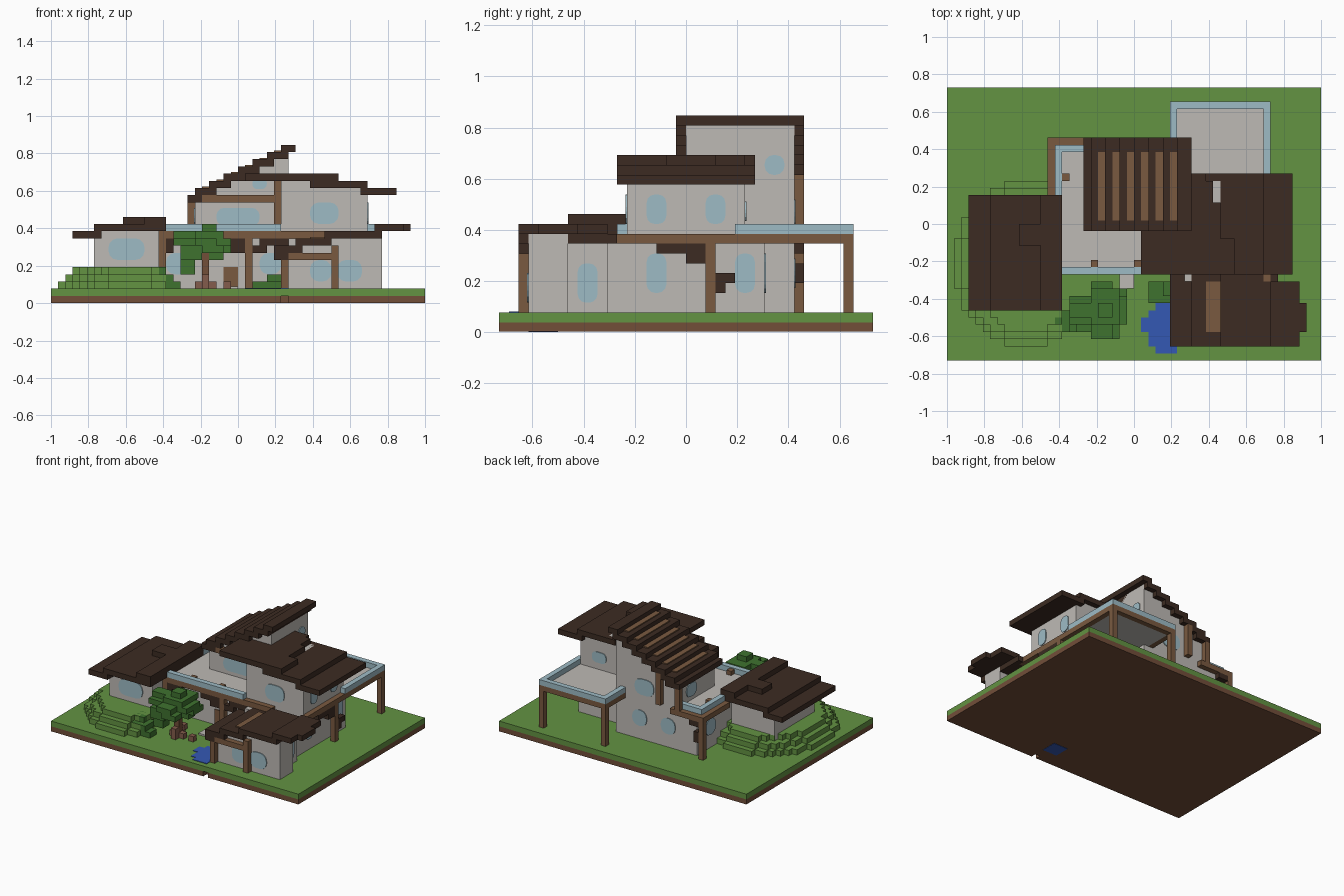
import bpy
import bmesh
import math
from mathutils import Matrix, Vector

if "Cube" in bpy.data.objects:
    bpy.data.objects.remove(bpy.data.objects["Cube"], do_unlink=True)

UNIT = 1 / 26  # size of one building block


def material(name, red, green, blue):
    """Flat colour given as display values, stored as linear ones."""
    colour = [((c / 255 + 0.055) / 1.055) ** 2.4 for c in (red, green, blue)] + [1]
    mat = bpy.data.materials.new(name)
    mat.use_nodes = True
    mat.diffuse_color = colour
    mat.node_tree.nodes["Principled BSDF"].inputs["Base Color"].default_value = colour
    return mat


dark_wood = material("dark roof wood", 60, 43, 34)
light_wood = material("light wood", 122, 90, 64)
plaster = material("plaster", 190, 186, 181)
glass = material("pale glass", 158, 187, 197)
grass = material("grass", 99, 147, 66)
leaf = material("dark leaf", 63, 114, 47)
pond_blue = material("pond blue", 52, 88, 180)
soil = material("soil", 114, 78, 57)
clay = material("clay", 132, 92, 76)


def finish(name, mat, bm):
    mesh = bpy.data.meshes.new(name)
    bm.to_mesh(mesh)
    bm.free()
    mesh.materials.append(mat)
    obj = bpy.data.objects.new(name, mesh)
    bpy.context.collection.objects.link(obj)
    return obj


def blocks(name, mat, *boxes):
    """One object from boxes given as x, y and z ranges in block units."""
    bm = bmesh.new()
    for x0, x1, y0, y1, z0, z1 in boxes:
        centre = Vector((x0 + x1, y0 + y1, z0 + z1)) * UNIT / 2
        size = Vector((x1 - x0, y1 - y0, z1 - z0)) * UNIT
        bmesh.ops.create_cube(bm, size=1, matrix=Matrix.LocRotScale(centre, None, size))
    return finish(name, mat, bm)


def window(name, facing, along, plane, z, width, height):
    """Thin rounded pane on a wall that faces front, back, left or right."""
    bm = bmesh.new()
    radius = 0.42 * min(width, height)
    outward = 0.15 if facing in ("back", "right") else -0.15
    ring = []
    for corner, (sx, sz) in enumerate(((1, 1), (-1, 1), (-1, -1), (1, -1))):
        for step in range(4):
            angle = math.radians(90 * corner + 30 * step)
            u = along + sx * (width / 2 - radius) + radius * math.cos(angle)
            v = z + sz * (height / 2 - radius) + radius * math.sin(angle)
            flat = (u, plane, v) if facing in ("front", "back") else (plane, u, v)
            ring.append(bm.verts.new(Vector(flat) * UNIT))
    face = bm.faces.new(ring)
    result = bmesh.ops.extrude_face_region(bm, geom=[face])
    push = Vector((0, outward, 0)) if facing in ("front", "back") else Vector((outward, 0, 0))
    moved = [g for g in result["geom"] if isinstance(g, bmesh.types.BMVert)]
    bmesh.ops.translate(bm, verts=moved, vec=push * UNIT)
    bmesh.ops.recalc_face_normals(bm, faces=bm.faces)
    finish(name, glass, bm)


# Ground slab with a small notch in its front edge
blocks("soil_slab", soil, (-26, 26, -18, 19, 0.05, 1),
       (-26, 6, -19, -18, 0.05, 1), (7, 26, -19, -18, 0.05, 1))
blocks("lawn", grass, (-26, 26, -19, 19, 1, 2))
blocks("pond", pond_blue, (3, 6, -18, -17, 1, 2.1), (2, 7, -17, -15, 1, 2.1),
       (1, 7, -15, -13, 1, 2.1), (2, 7, -13, -12, 1, 2.1), (3, 6, -12, -11, 1, 2.1),
       (4, 7, -16, -13, 0, 1))

# Terraced hill around the left house
hill = []
for level in range(3):
    reach_x, reach_y = 10 - level, 11.5 - level
    for y in range(-17, 6):
        t = (y + 6) / reach_y
        if abs(t) < 1:
            half = reach_x * math.sqrt(1 - t * t)
            hill.append((round(-15 - half), min(-10, round(-15 + half)),
                         y, y + 1, 2 + level, 3 + level))
blocks("terraced_hill", grass, *hill)
blocks("hill_shrubs", leaf, (-13, -8, -15, -13, 2, 3), (-12, -9, -15, -12, 3, 4),
       (-12, -10, -14, -12, 4, 5))
blocks("garden_bush", leaf, (2, 7, -11, -8, 2, 3), (4, 6, -10, -8, 3, 4))

# Tree
blocks("tree_crown", leaf, (-5, -3, -13, -11, 10, 11), (-6, -2, -14, -9, 9, 10),
       (-9, -5, -13, -11, 9, 10), (-9, -1, -14, -10, 8, 9), (-6, -3, -16, -8, 8, 9),
       (-8, -5, -15, -11, 6, 8), (-4, -1, -12, -9, 7, 8), (-5, -2, -16, -14, 7, 8),
       (-8, -6, -14, -12, 4, 6), (-4, -2, -12, -10, 6, 7))
blocks("tree_trunk", soil, (-5, -4, -12, -11, 2, 8))
blocks("tree_roots", clay, (-6, -3, -12, -11, 2, 3), (-5, -4, -13, -10, 2, 3),
       (-5, -4, -13, -12, 3, 4), (-2, -1, -12, -11, 2, 3), (-6, -5, -9, -8, 2, 3))

# Left house
blocks("left_house_walls", plaster, (-20, -11, -10, 2, 2, 10))
blocks("left_house_roof", dark_wood, (-23, -19, -12, 4, 9, 10), (-20, -10, -12, 4, 10, 11),
       (-13, -10, -12, 4, 11, 12), (-16, -13, -3, 0, 11, 12))

# Ground floor
blocks("ground_floor_walls", plaster, (-10, 7, -4, 11, 2, 9), (7, 17, -8, 8, 2, 9))
blocks("front_door", light_wood, (-2, 0, -4.2, -4, 2, 5))
blocks("door_step", plaster, (-2, 0, -9, -7, 2, 2.3))

# Left terrace deck and the deck on posts at the back
blocks("deck_floors", plaster, (-11, 8, -6, 11, 9, 10), (6, 18, -6, 16, 9, 10))
blocks("terrace_railing", glass, (-11, -10, 4, 11, 10, 11), (-10, -6, 10, 11, 10, 11),
       (-10, 6, -7, -6, 10, 11))
blocks("back_deck_railing", glass, (18, 19, 5, 17, 10, 11), (5, 18, 16, 17, 10, 11),
       (5, 6, 11, 16, 10, 11))
blocks("deck_beams", light_wood, (-12, -11, 4, 12, 9, 10), (-11, -5, 11, 12, 9, 10),
       (-11, 12, -7, -6, 9, 10), (18, 19, -8, 17, 9, 10), (5, 18, 16, 17, 9, 10),
       (5, 6, 11, 16, 9, 10))
for name, x, y in (("terrace_front_post", -11, -7), ("terrace_middle_post", 1, -7),
                   ("terrace_back_post", -12, 11), ("deck_side_post", 18, 2),
                   ("deck_corner_post", 18, 16), ("deck_inner_post", 5, 16)):
    blocks(name, light_wood, (x, x + 1, y, y + 1, 2, 9))
blocks("terrace_stubs", light_wood, (-6, -5, -6, -5, 10, 10.8), (0, 1, -6, -5, 10, 10.8),
       (-10, -9, 6, 7, 10, 10.8))

# Ragged brackets under the decks
blocks("front_brackets", dark_wood, (-10, -7, -7, -6, 8, 9), (-10, -9, -7, -6, 7, 8),
       (-3, 1, -7, -6, 8, 9), (-1, 1, -7, -6, 7, 8), (2, 4, -7, -6, 7, 8),
       (3, 9, -7, -6, 8, 9))
blocks("side_brackets", dark_wood, (18, 19, -3, 2, 8, 9), (18, 19, 0, 2, 7, 8),
       (18, 19, 3, 5, 5, 6), (18, 19, 3, 4, 4, 5))
blocks("back_brackets", dark_wood, (-11, -9, 11, 12, 8, 9), (-11, -10, 11, 12, 5, 7))

# Tower under a stepped roof with slats on the treads
tower, roof, slats = [], [(-7, -4, -1, 12, 14, 15)], []
for step in range(7):
    x, z = 2 * step - 6, 15 + step
    roof.append((x, min(x + 3, 8), -1, 12, z, z + 1))
    tower.append((x, min(x + 2, 7), 0, 11, 9, z))
    if step < 6:
        slats.append((x + 1, x + 2, 0.5, 10, z + 1, z + 1.2))
blocks("tower_walls", plaster, *tower)
blocks("tower_roof", dark_wood, *roof)
blocks("tower_roof_slats", light_wood, *slats)
blocks("tower_timbers", light_wood, (-5, 5, -1, 0, 14, 15), (5, 6, -1, 0, 10, 17),
       (-3, -2, 11, 12, 10, 16), (-7, -6, 11, 12, 10, 14))

# Upper wing
blocks("wing_walls", plaster, (6, 18, -6, 6, 10, 15), (6, 17, -6, 6, 15, 16),
       (6, 12, -6, 6, 16, 17))
blocks("wing_roof", dark_wood, (17, 22, -7, 7, 15, 16), (10, 18, -7, 7, 16, 17),
       (1, 10, -7, 7, 17, 18), (10, 14, -7, -2, 17, 18), (10, 12, -2, 3, 17, 18),
       (10, 11, 3, 6, 17, 18))

# Garage with a roof that climbs to the side
blocks("garage_walls", plaster, (7, 9, -16, -8, 2, 7), (9, 12, -16, -8, 2, 8),
       (12, 20, -16, -12, 2, 9), (12, 18, -12, -8, 2, 9), (19, 20, -16, -12, 9, 10))
blocks("garage_roof", dark_wood, (5, 7, -17, -10, 6, 7), (5, 9, -17, -7, 7, 8),
       (8, 13, -17, -7, 8, 9), (12, 20, -17, -7, 9, 10), (19, 23, -17, -8, 10, 11),
       (23, 24, -15, -11, 10, 11))
blocks("garage_roof_slat", light_wood, (10, 12, -15, -8, 9, 9.2))
blocks("garage_timbers", light_wood, (7, 14, -17, -16, 6, 7), (13, 14, -17, -16, 2, 6),
       (13, 14, -17, -16, 7, 8), (6, 7, -17, -16, 2, 6))

# Windows: wall direction, position along it, wall plane, height, size
window("left_house_window", "front", -15.5, -10, 7.5, 5, 3)
window("porch_window_a", "front", -8, -4, 5.5, 4, 3)
window("porch_window_b", "front", 4.5, -4, 5.5, 3, 3)
window("garage_window_a", "front", 11.5, -16, 4.5, 3, 3)
window("garage_window_b", "front", 15.5, -16, 4.5, 3.5, 3)
window("garage_side_window", "right", -10, 18, 5, 2, 4)
window("tower_front_window", "front", 0, 0, 12, 6, 2.5)
window("tower_attic_window", "front", 3, 0, 16.6, 2, 1.5)
window("tower_side_window", "right", 9, 7, 17, 2, 2)
window("tower_back_window", "back", 1, 11, 12, 4, 3)
window("tower_left_window", "left", 7, -6, 12, 3, 2.5)
window("wing_front_window", "front", 12, -6, 12.5, 4, 3)
window("wing_back_window", "back", 14, 6, 12.3, 3, 2)
for y in (-3, 3):
    window("wing_side_window", "right", y, 18, 12.5, 2, 3)
for y in (-3, 6):
    window("ground_side_window", "right", y, 17, 6, 2, 4)
for x in (-4, 2):
    window("ground_back_window", "back", x, 11, 6, 3, 3)
window("ground_rear_window", "back", 13, 8, 6, 2, 4)
window("ground_left_window", "left", 7, -10, 6, 3, 3)
